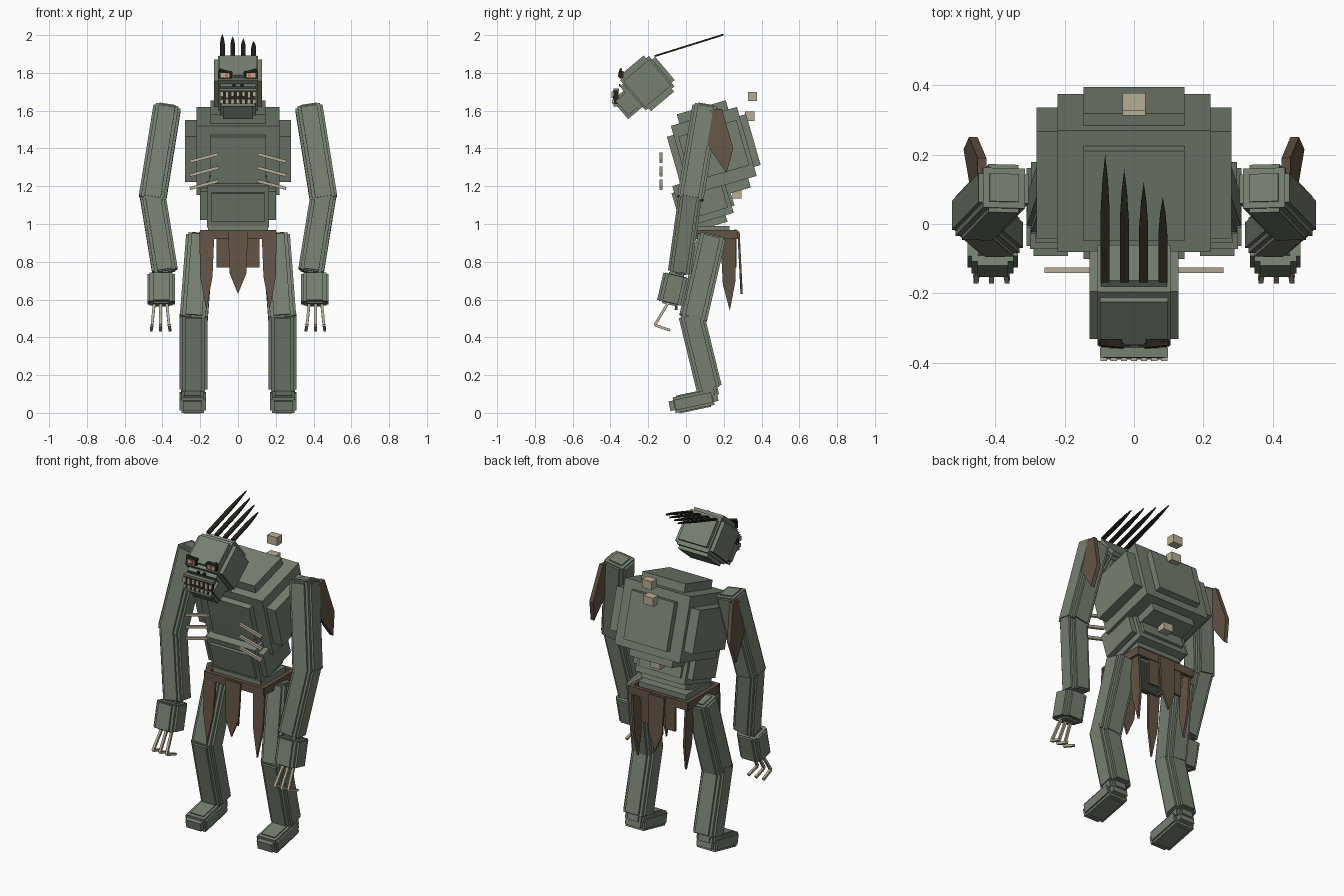
import bpy, bmesh, math
from mathutils import Matrix, Vector

if "Cube" in bpy.data.objects:
    bpy.data.objects.remove(bpy.data.objects["Cube"])


def material(name, rgb):
    m = bpy.data.materials.new(name)
    m.diffuse_color = (*rgb, 1)
    m.use_nodes = True
    m.node_tree.nodes["Principled BSDF"].inputs["Base Color"].default_value = m.diffuse_color
    return m


GREEN = material("grey green skin", (0.18, 0.215, 0.165))
BROWN = material("brown leather", (0.125, 0.088, 0.06))
BONE = material("bone", (0.47, 0.42, 0.30))
DARK = material("near black", (0.018, 0.017, 0.011))
ORANGE = material("orange eye", (0.55, 0.18, 0.05))


def finish(bm, name, mat):
    bmesh.ops.recalc_face_normals(bm, faces=bm.faces)
    me = bpy.data.meshes.new(name)
    bm.to_mesh(me)
    bm.free()
    me.materials.append(mat)
    ob = bpy.data.objects.new(name, me)
    bpy.context.collection.objects.link(ob)
    return ob


def place(loc, tilt=0.0):
    return Matrix.Translation(loc) @ Matrix.Rotation(math.radians(tilt), 4, 'X')


def boxes(name, mat, frame, parts):
    """Several boxes in one frame; each part is (centre, half size)."""
    bm = bmesh.new()
    for c, h in parts:
        m = frame @ Matrix.Translation(c) @ Matrix.Diagonal((h[0] * 2, h[1] * 2, h[2] * 2, 1))
        bmesh.ops.create_cube(bm, size=1, matrix=m)
    return finish(bm, name, mat)


O = (0, 0, 0)


def stepped(name, mat, frame, half, end=0.93):
    """Block with stair-stepped edges."""
    f = [(1, .6, end - .03), (.6, 1, end - .03), (.83, .83, end), (.58, .58, 1)]
    return boxes(name, mat, frame, [(O, [a * b for a, b in zip(k, half)]) for k in f])


def along(p0, p1):
    """Frame centred between two points with z along the line."""
    p0, p1 = Vector(p0), Vector(p1)
    z = (p0 - p1).normalized()
    y = z.cross(Vector((1, 0, 0))).normalized()
    x = y.cross(z)
    m = Matrix((x, y, z)).transposed().to_4x4()
    m.translation = (p0 + p1) / 2
    return m, (p0 - p1).length / 2


def limb(name, p0, p1, w, d):
    m, h = along(p0, p1)
    return stepped(name, GREEN, m, (w, d, h), 0.97)


def rod(name, mat, pts, r):
    bm = bmesh.new()
    for a, b in zip(pts, pts[1:]):
        m, h = along(a, b)
        bmesh.ops.create_cube(bm, size=1, matrix=m @ Matrix.Diagonal((2 * r, 2 * r, 2 * h, 1)))
    return finish(bm, name, mat)


def sheet(name, mat, pts, offset):
    """Thin plate: outline of 3D points pushed along an offset."""
    bm = bmesh.new()
    f = bm.faces.new([bm.verts.new(p) for p in pts])
    r = bmesh.ops.extrude_face_region(bm, geom=[f], use_keep_orig=True)
    vs = [v for v in r['geom'] if isinstance(v, bmesh.types.BMVert)]
    bmesh.ops.translate(bm, verts=vs, vec=offset)
    return finish(bm, name, mat)


# Torso
boxes("chest", GREEN, place((0, .147, 1.387), 16), [
    (O, (.28, .16, .125)), (O, (.22, .182, .19)),
    (O, (.145, .218, .14)), (O, (.145, .135, .24))])
boxes("abdomen", GREEN, place((0, .09, 1.13), 17), [
    (O, (.2, .115, .08)), (O, (.165, .135, .115)),
    (O, (.14, .15, .08)), (O, (.15, .09, .15))])

# Spine studs and ribs
for y, z in ((.352, 1.675), (.338, 1.57), (.27, 1.16)):
    boxes("spine_stud", BONE, place((0, y, z)), [(O, (.033, .025, .025))])
for s in (-1, 1):
    for z in (1.35, 1.278, 1.208):
        rod("rib", BONE, [(s * .105, -.133, z + .02), (s * .255, -.133, z - .02)], .008)

# Head: skull, muzzle, mouth
head = place((0, -.205, 1.745), 40)
boxes("skull", GREEN, head, [
    (O, (.128, .09, .09)), (O, (.105, .1, .105)),
    (O, (.095, .122, .08)), (O, (.098, .08, .125))])
boxes("muzzle", GREEN, head, [
    ((0, -.125, -.015), (.095, .062, .05)), ((0, -.13, -.015), (.08, .07, .065))])
boxes("mouth", DARK, place((0, -.372, 1.67)), [(O, (.088, .014, .036))])
boxes("lips", GREEN, place((0, -.37, 1.67)), [
    ((0, 0, .04), (.098, .014, .007)), ((0, 0, -.042), (.09, .014, .007))])
for i in range(7):
    x = (i - 3) * .029
    long = .008 if i in (1, 5) else 0
    boxes("teeth", BONE, place((x, -.388, 1.67)), [
        ((0, 0, .018 - long / 2), (.009, .006, .013 + long / 2)),
        ((0, .002, -.022), (.008, .005, .011))])
boxes("nostrils", DARK, place((0, -.352, 1.735)), [
    ((s * .02, 0, 0), (.008, .004, .006)) for s in (-1, 1)])

# Eyes with slanted brows
for s in (-1, 1):
    boxes("eye_socket", DARK, place((s * .068, -.342, 1.79)), [(O, (.034, .01, .02))])
    boxes("eye", BONE, place((s * .068, -.353, 1.787)), [(O, (.024, .003, .012))])
    boxes("pupil", ORANGE, place((s * .062, -.357, 1.787)), [(O, (.008, .002, .009))])
    rod("brow", DARK, [(s * .03, -.352, 1.798), (s * .1, -.345, 1.818)], .006)

# Crest spikes
for x, tip in ((-.083, .2), (-.028, .157), (.028, .12), (.083, .078)):
    k = tip + .165
    up = Vector((0, 1, .114 / .365))
    base = Vector((x, -.165, 1.884))
    pts = [base + up * (k * t) + Vector((w, 0, 0)) for t, w in (
        (0, -.013), (0, .013), (.55, .013), (.8, .008), (1, 0), (.8, -.008), (.55, -.013))]
    sheet("crest_spike", DARK, pts, (0, -.003, .009))

for s in (-1, 1):
    # Arms, hands and claws
    limb("upper_arm", (s * .373, .105, 1.63), (s * .455, .02, 1.12), .073, .07)
    limb("forearm", (s * .455, .025, 1.17), (s * .385, -.035, .74), .068, .062)
    stepped("hand", GREEN, place((s * .407, -.068, .655), -13), (.073, .07, .085), .9)
    for i in (-1, 0, 1):
        x = s * .41
        rod("claw", BONE, [(x + i * .032, -.09, .59), (x + i * .045, -.165, .465),
                           (x + i * .05, -.085, .437)], .007)

    # Shoulder plate
    sheet("shoulder_plate", BROWN, [
        (s * (.425 + (1.61 - z) * .12), y, z) for y, z in (
            (.1, 1.6), (.19, 1.61), (.25, 1.4), (.215, 1.27), (.11, 1.42))], (s * .025, 0, 0))

    # Legs and feet
    limb("thigh", (s * .2, .14, .945), (s * .235, .035, .49), .074, .075)
    limb("shin", (s * .235, .025, .53), (s * .235, .125, .12), .074, .068)
    stepped("ankle", GREEN, place((s * .24, .118, .125), 12), (.062, .05, .045), .85)
    boxes("foot", GREEN, place((s * .24, .04, .062), 12), [
        (O, (.07, .1, .028)), (O, (.06, .105, .042)), (O, (.05, .13, .026)),
        (O, (.045, .085, .048))])

    # Corner flaps of the loincloth
    sheet("front_side_flap", BROWN, [(s * x, -.035 - (.96 - z) * .06, z) for x, z in (
        (.205, .96), (.125, .96), (.135, .72), (.168, .545), (.2, .72))], (0, .014, 0))
    sheet("back_side_flap", BROWN, [(s * (.19 - (.96 - z) * .05), y, z) for y, z in (
        (.18, .965), (.262, .965), (.262, .7), (.232, .54), (.195, .68))], (-s * .014, 0, 0))

# Belt and centre flaps
boxes("belt", BROWN, place((0, .115, .945)), [
    ((0, -.145, 0), (.2, .012, .024)), ((0, .145, 0), (.2, .012, .024)),
    ((-.19, 0, 0), (.012, .15, .024)), ((.19, 0, 0), (.012, .15, .024))])
boxes("hips", GREEN, place((0, .11, .955)), [(O, (.16, .12, .035))])
for y, name in ((-.05, "front_centre_flap"), (.272, "back_centre_flap")):
    lean = .05 if y > 0 else -.05
    sheet(name, BROWN, [(x, y + (.96 - z) * lean, z) for x, z in (
        (-.052, .96), (.052, .96), (.045, .74), (0, .63), (-.045, .74))], (0, .012, 0))
boxes("back_panel", BROWN, place((0, .262, .87)), [
    ((-.08, 0, 0), (.035, .006, .1)), ((.08, 0, 0), (.035, .006, .1))])
